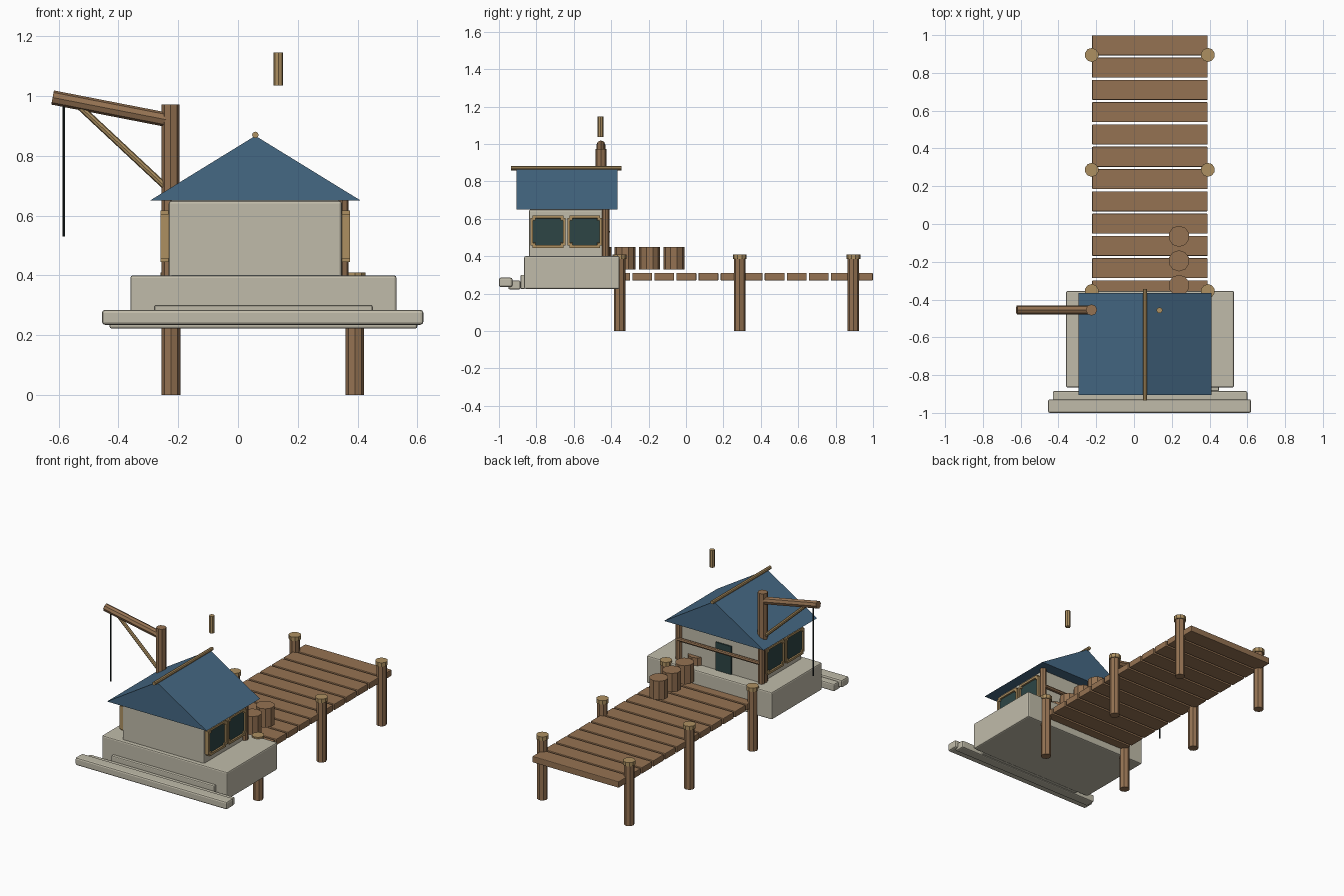
import bpy, bmesh, math
from mathutils import Vector

old = bpy.data.objects.get("Cube")
if old:
    bpy.data.objects.remove(old, do_unlink=True)


def material(name, rgb):
    m = bpy.data.materials.new(name)
    m.use_nodes = True
    m.diffuse_color = (*rgb, 1)
    node = next(n for n in m.node_tree.nodes if n.type == 'BSDF_PRINCIPLED')
    node.inputs["Base Color"].default_value = (*rgb, 1)
    return m


WOOD = material("brown wood", (0.30, 0.17, 0.085))
TAN = material("tan wood", (0.42, 0.28, 0.12))
STONE = material("pale stone", (0.53, 0.50, 0.40))
ROOF = material("blue roof", (0.06, 0.14, 0.23))
GLASS = material("dark glass", (0.026, 0.06, 0.06))
ROPE = material("black rope", (0.01, 0.015, 0.015))


def finish(name, bm, *mats):
    bmesh.ops.recalc_face_normals(bm, faces=bm.faces)
    mesh = bpy.data.meshes.new(name)
    bm.to_mesh(mesh)
    bm.free()
    for m in mats:
        mesh.materials.append(m)
    obj = bpy.data.objects.new(name, mesh)
    bpy.context.collection.objects.link(obj)
    return obj


def block(bm, lo, hi):
    verts = bmesh.ops.create_cube(bm, size=1)["verts"]
    for v in verts:
        v.co = [l + (c + 0.5) * (h - l) for l, h, c in zip(lo, hi, v.co)]
    return verts


def box(name, lo, hi, mat, bevel=0.0):
    bm = bmesh.new()
    block(bm, lo, hi)
    obj = finish(name, bm, mat)
    if bevel:
        mod = obj.modifiers.new("Bevel", 'BEVEL')
        mod.width = bevel
        mod.segments = 2
    return obj


def rod(name, start, end, radius, mat, sides=8):
    start, end = Vector(start), Vector(end)
    bm = bmesh.new()
    bmesh.ops.create_cone(bm, cap_ends=True, segments=sides, radius1=radius,
                          radius2=radius, depth=(end - start).length)
    obj = finish(name, bm, mat)
    obj.location = (start + end) / 2
    obj.rotation_euler = (end - start).to_track_quat('Z', 'Y').to_euler()
    return obj


# Stone platform and the stepped kerb in front of it
box("platform", (-0.36, -0.865, 0.225), (0.53, -0.355, 0.40), STONE, 0.008)
box("platform_step", (-0.28, -0.885, 0.225), (0.45, -0.86, 0.30), STONE, 0.006)
box("inner_kerb", (-0.43, -0.95, 0.222), (0.60, -0.885, 0.27), STONE, 0.008)
box("outer_kerb", (-0.455, -1.0, 0.235), (0.62, -0.928, 0.285), STONE, 0.01)

# Cabin
MID = 0.058
box("cabin_walls", (MID - 0.29, -0.84, 0.39), (MID + 0.29, -0.43, 0.65), STONE, 0.01)

# Gable roof extruded along y
bm = bmesh.new()
gable = [bm.verts.new((MID + x, -0.905, z))
         for x, z in ((-0.353, 0.65), (0.353, 0.65), (0, 0.867))]
cap = bm.faces.new(gable)
ext = bmesh.ops.extrude_face_region(bm, geom=[cap], use_keep_orig=True)["geom"]
bmesh.ops.translate(bm, vec=(0, 0.54, 0),
                    verts=[g for g in ext if isinstance(g, bmesh.types.BMVert)])
finish("roof", bm, ROOF)
rod("ridge_pole", (MID, -0.935, 0.87), (MID, -0.345, 0.87), 0.011, TAN)

# Two framed windows on each side wall, pane sunk into the frame
for side, label in ((-1, "right"), (1, "left")):
    for i, (y0, y1) in enumerate(((-0.832, -0.644), (-0.634, -0.448))):
        a, b = sorted((MID + side * 0.28, MID + side * 0.317))
        bm = bmesh.new()
        block(bm, (a, y0, 0.445), (b, y1, 0.617))
        bm.normal_update()
        outer = max(bm.faces, key=lambda f: f.normal.x * side)
        edges = [e for e in bm.edges if e not in outer.edges[:] and
                 abs(e.verts[0].co.x - e.verts[1].co.x) > 0.01]
        bmesh.ops.bevel(bm, geom=edges, offset=0.012, segments=2, affect='EDGES')
        bm.normal_update()
        outer = max(bm.faces, key=lambda f: f.normal.x * side)
        bmesh.ops.inset_region(bm, faces=[outer], thickness=0.02)
        bmesh.ops.inset_region(bm, faces=[outer], thickness=0.001, depth=-0.01)
        outer.material_index = 1
        finish(f"{label}_window_{i + 1}", bm, TAN, GLASS)

# Back porch: corner posts, rail and door
for side, label in ((-1, "right"), (1, "left")):
    x = MID + side * 0.292
    rod(f"{label}_porch_post", (x, -0.43, 0.40), (x, -0.43, 0.66), 0.02, WOOD)
rod("porch_rail", (MID - 0.29, -0.418, 0.53), (MID + 0.29, -0.418, 0.53), 0.012, WOOD)
box("door", (-0.025, -0.435, 0.40), (0.085, -0.422, 0.58), GLASS)

# Crane
Y = -0.455
rod("crane_post", (-0.225, Y, 0.40), (-0.225, Y, 0.972), 0.03, WOOD)
rod("crane_boom", (-0.62, Y, 0.995), (-0.225, Y, 0.918), 0.024, WOOD)
rod("crane_brace", (-0.53, Y, 0.965), (-0.225, Y, 0.68), 0.011, TAN)
rod("crane_rope", (-0.583, Y, 0.53), (-0.583, Y, 0.98), 0.005, ROPE, 6)

# Short peg above the roof
rod("chimney_peg", (0.135, -0.457, 1.036), (0.135, -0.457, 1.146), 0.016, TAN)

# Pier planks
for i in range(12):
    y = 0.946 - i * 0.118
    box(f"plank_{i + 1}", (-0.222, y - 0.053, 0.27), (0.39, y + 0.053, 0.31), WOOD, 0.004)

# Pier piles with caps
for x, label in ((-0.224, "right"), (0.391, "left")):
    for i, y in enumerate((-0.355, 0.287, 0.895)):
        rod(f"{label}_pile_{i + 1}", (x, y, 0), (x, y, 0.39), 0.031, WOOD)
        rod(f"{label}_pile_cap_{i + 1}", (x, y, 0.385), (x, y, 0.41), 0.037, TAN, 10)

# Row of barrels
for i in range(4):
    y = -0.065 - i * 0.13
    rod(f"barrel_{i + 1}", (0.238, y, 0.33), (0.238, y, 0.45), 0.056, WOOD, 10)
